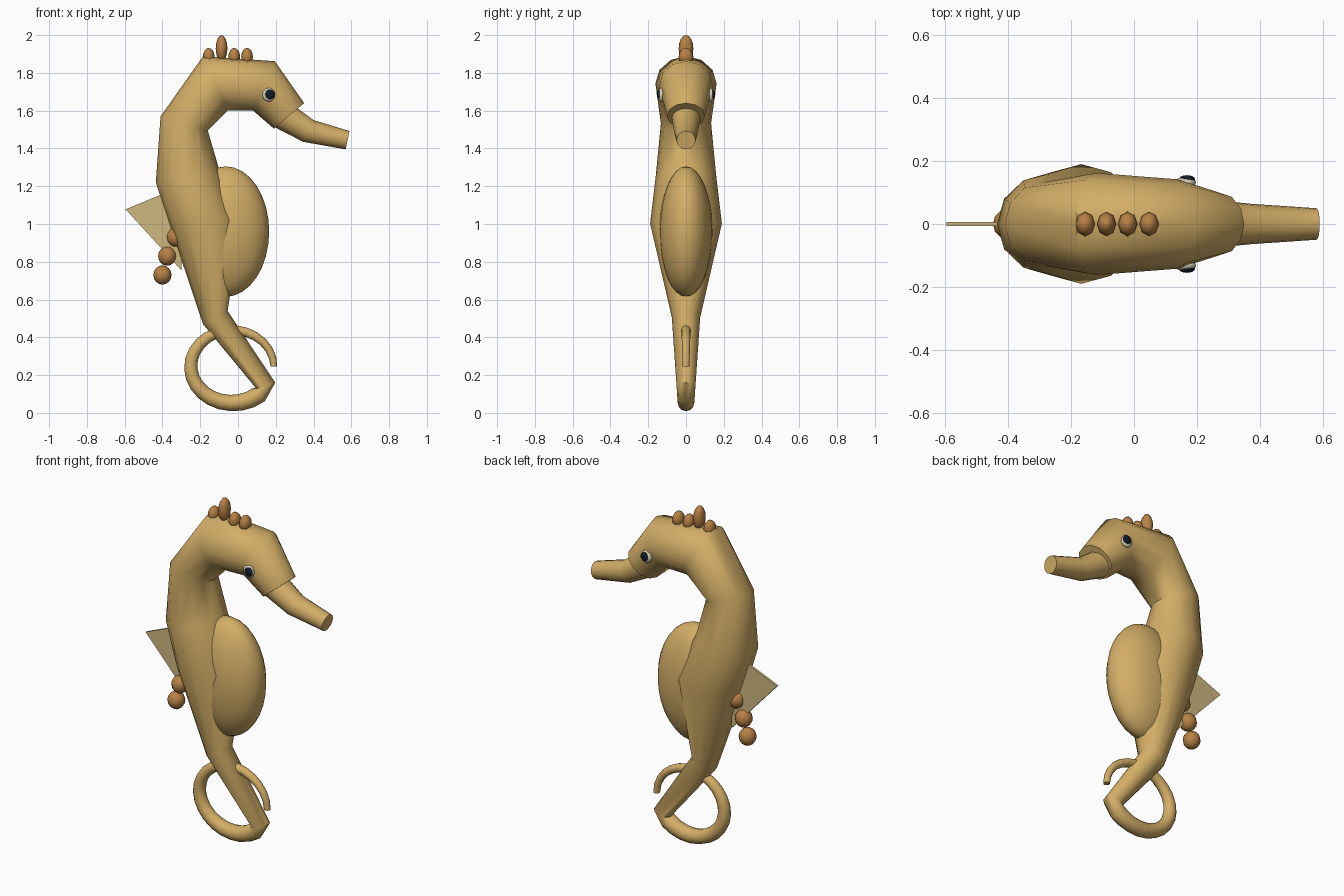
import bpy, bmesh, math
from mathutils import Vector

if "Cube" in bpy.data.objects:
    bpy.data.objects.remove(bpy.data.objects["Cube"])


def material(name, rgb):
    m = bpy.data.materials.new(name)
    m.diffuse_color = (*rgb, 1)
    m.use_nodes = True
    m.node_tree.nodes["Principled BSDF"].inputs["Base Color"].default_value = m.diffuse_color
    return m


TAN = material("sandy tan", (0.65, 0.42, 0.135))
BROWN = material("warm brown", (0.48, 0.22, 0.06))
FIN = material("pale khaki", (0.62, 0.48, 0.22))
CREAM = material("eye cream", (0.72, 0.66, 0.5))
BLACK = material("pupil black", (0.006, 0.012, 0.02))


def finish(name, bm, mat, angle=40):
    bmesh.ops.recalc_face_normals(bm, faces=bm.faces)
    me = bpy.data.meshes.new(name)
    bm.to_mesh(me)
    bm.free()
    me.materials.append(mat)
    ob = bpy.data.objects.new(name, me)
    bpy.context.collection.objects.link(ob)
    bpy.ops.object.select_all(action='DESELECT')
    ob.select_set(True)
    bpy.context.view_layer.objects.active = ob
    if angle:
        bpy.ops.object.shade_smooth_by_angle(angle=math.radians(angle))
    return ob


def loft(name, rings, mat, sides=12, angle=50):
    """Each ring: back point (x, z), belly point (x, z), half width in y."""
    bm = bmesh.new()
    loops = []
    for ox, oz, ix, iz, hy in rings:
        c = Vector(((ox + ix) / 2, 0, (oz + iz) / 2))
        u = Vector(((ox - ix) / 2, 0, (oz - iz) / 2))
        loops.append([bm.verts.new(c + u * math.cos(a) + Vector((0, hy * math.sin(a), 0)))
                      for a in (2 * math.pi * k / sides for k in range(sides))])
    for a, b in zip(loops, loops[1:]):
        for k in range(sides):
            j = (k + 1) % sides
            bm.faces.new((a[k], a[j], b[j], b[k]))
    bm.faces.new(loops[0])
    bm.faces.new(loops[-1])
    return finish(name, bm, mat, angle)


def ellipsoid(name, centre, radii, mat, seg=16, rings=10, angle=60):
    bm = bmesh.new()
    bmesh.ops.create_uvsphere(bm, u_segments=seg, v_segments=rings, radius=1)
    bmesh.ops.scale(bm, vec=radii, verts=bm.verts)
    bmesh.ops.translate(bm, vec=centre, verts=bm.verts)
    return finish(name, bm, mat, angle)


# Head, neck, trunk and curled tail as one tapering tube
body = [
    (0.35, 1.64, 0.19, 1.505, 0.10),
    (0.195, 1.862, 0.08, 1.60, 0.142),
    (-0.185, 1.888, -0.055, 1.60, 0.162),
    (-0.41, 1.57, -0.16, 1.495, 0.133),
    (-0.435, 1.22, -0.10, 1.29, 0.16),
    (-0.355, 0.975, 0.02, 1.03, 0.19),
    (-0.185, 0.47, -0.055, 0.54, 0.075),
    (0.10, 0.125, 0.197, 0.16, 0.05),
]
STEPS = 22
for i in range(STEPS + 1):
    t = i / STEPS
    a = math.radians(-50 - 310 * t)
    r = 0.047 - 0.029 * t
    n = Vector((math.cos(a), math.sin(a)))
    c = Vector((-0.03 + 0.22 * n.x, 0.245 + 0.193 * n.y))
    body.append((*(c - n * r), *(c + n * r), r))
loft("body_and_tail", body, TAN)

# Bent snout
loft("snout", [
    (0.285, 1.635, 0.18, 1.52, 0.078),
    (0.40, 1.55, 0.345, 1.435, 0.064),
    (0.59, 1.492, 0.57, 1.395, 0.05),
], TAN, 16)

# Round belly pouch
ellipsoid("belly", (-0.065, 0, 0.96), (0.23, 0.14, 0.345), TAN, 24, 16)

# Thin triangular back fin
bm = bmesh.new()
fin = [[bm.verts.new((x, y, z)) for x, z in ((-0.595, 1.078), (-0.30, 1.20), (-0.30, 0.755))]
       for y in (-0.007, 0.007)]
bm.faces.new(fin[0])
bm.faces.new(fin[1])
for k in range(3):
    j = (k + 1) % 3
    bm.faces.new((fin[0][k], fin[0][j], fin[1][j], fin[1][k]))
finish("back_fin", bm, FIN, 0)

# Beads down the back
for i, (x, z) in enumerate(((-0.33, 0.93), (-0.375, 0.83), (-0.40, 0.73))):
    ellipsoid(f"back_bead_{i}", (x, 0, z), (0.048, 0.048, 0.051), BROWN, 12, 8)

# Crest knobs on the crown
for i, (x, z, h) in enumerate(((-0.155, 1.885, 0.047), (-0.087, 1.93, 0.07),
                               (-0.02, 1.885, 0.047), (0.048, 1.885, 0.047))):
    ellipsoid(f"crest_knob_{i}", (x, 0, z), (0.031, 0.039, h), BROWN, 8, 8)

# Eyes on both sides
for side, s in (("near", -1), ("far", 1)):
    ellipsoid(f"eye_{side}", (0.163, s * 0.132, 1.684), (0.034, 0.018, 0.036), CREAM)
    ellipsoid(f"pupil_{side}", (0.168, s * 0.142, 1.686), (0.026, 0.013, 0.027), BLACK)
